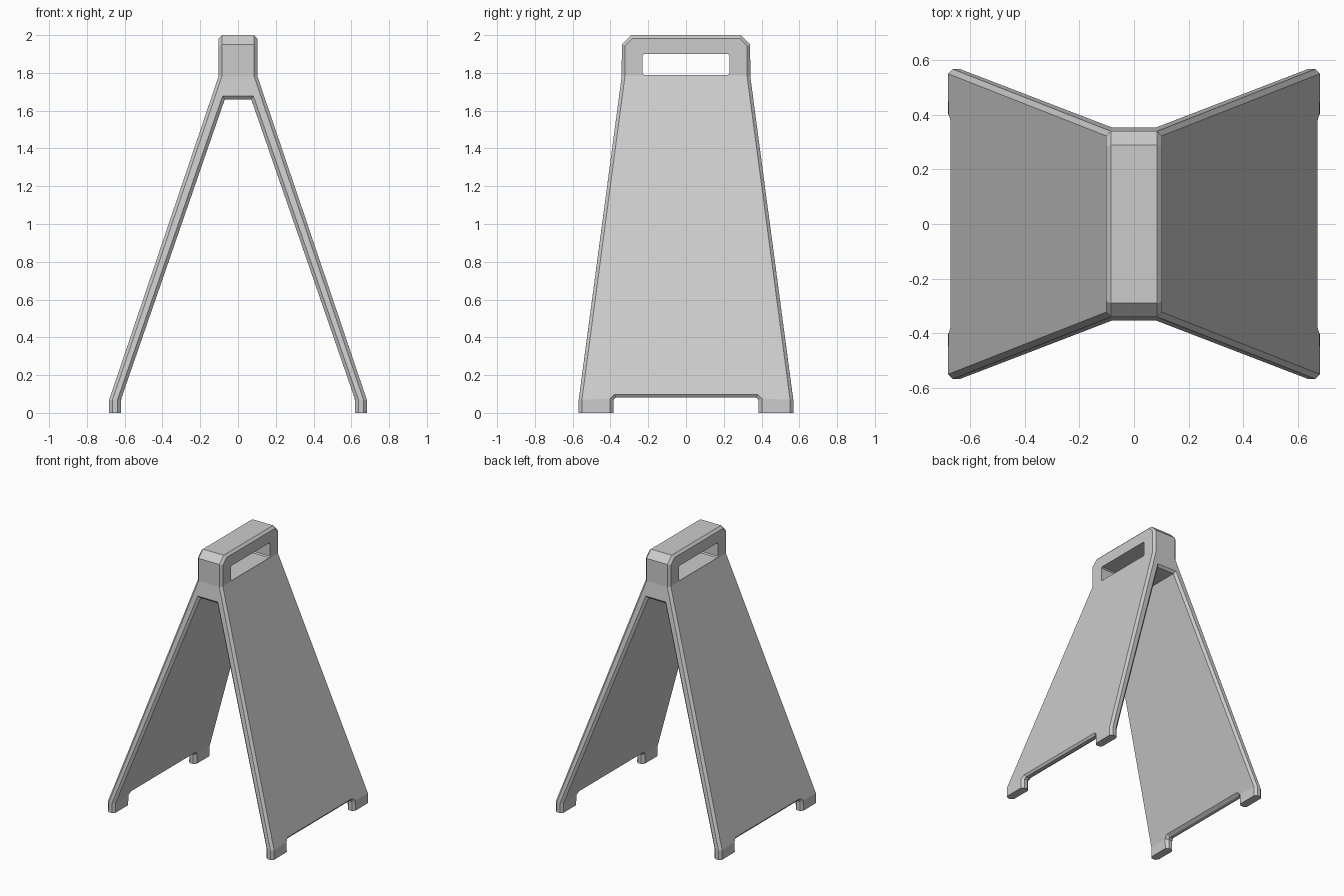
import bpy, bmesh

if "Cube" in bpy.data.objects:
    bpy.data.objects.remove(bpy.data.objects["Cube"])


def prism(name, profile, axis, half):
    """Extrude a closed (a, z) profile symmetrically along 'x' or 'y'."""
    def put(a, z, d):
        return (d, a, z) if axis == 'x' else (a, d, z)
    bm = bmesh.new()
    face = bm.faces.new([bm.verts.new(put(a, z, -half)) for a, z in profile])
    ext = bmesh.ops.extrude_face_region(bm, geom=[face])
    moved = [v for v in ext['geom'] if isinstance(v, bmesh.types.BMVert)]
    bmesh.ops.translate(bm, verts=moved, vec=put(0, 0, 2 * half))
    bmesh.ops.recalc_face_normals(bm, faces=bm.faces)
    me = bpy.data.meshes.new(name)
    bm.to_mesh(me)
    bm.free()
    ob = bpy.data.objects.new(name, me)
    bpy.context.collection.objects.link(ob)
    return ob


def mirrored(half):
    """Complete a right-hand half profile with its mirror image."""
    return half + [(-a, z) for a, z in reversed(half)]


def boolean(ob, tool, operation):
    mod = ob.modifiers.new(operation.title(), 'BOOLEAN')
    mod.operation, mod.solver, mod.object = operation, 'EXACT', tool
    bpy.context.view_layer.objects.active = ob
    bpy.ops.object.modifier_apply(modifier=mod.name)
    bpy.data.objects.remove(tool, do_unlink=True)


# A-frame front silhouette: two splayed panels joined under an upright collar
frame = mirrored([(0.07, 1.66), (0.62, 0.07), (0.62, -0.1), (0.682, -0.1),
                  (0.682, 0.07), (0.102, 1.785), (0.102, 2.1)])
sign = prism("folding_sign_board", frame, 'y', 0.8)

# Side silhouette: tapered board with clipped top corners and a notch between the feet
side = mirrored([(0.372, 0.082), (0.385, 0.07), (0.385, 0.0), (0.568, 0.0),
                 (0.568, 0.07), (0.34, 1.785), (0.34, 1.95), (0.29, 2.0)])
boolean(sign, prism("side_cutter", side, 'x', 1.0), 'INTERSECT')


# Chamfer every edge between the panel faces and the outline
def is_wall(f):
    return abs(f.normal.x) > 0.5 or (f.normal.z < -0.9 and f.calc_center_median().z > 1)


def is_rim(f):
    return not is_wall(f) and f.calc_center_median().z > 0.001


bm = bmesh.new()
bm.from_mesh(sign.data)
bmesh.ops.remove_doubles(bm, verts=bm.verts, dist=0.0005)
bmesh.ops.dissolve_limit(bm, angle_limit=0.01, verts=bm.verts, edges=bm.edges)
bm.normal_update()
edges = []
for e in bm.edges:
    if len(e.link_faces) == 2:
        a, b = e.link_faces
        if (is_wall(a) and is_rim(b)) or (is_wall(b) and is_rim(a)):
            edges.append(e)
bmesh.ops.bevel(bm, geom=edges, offset=0.017, segments=1, profile=0.5,
                affect='EDGES', clamp_overlap=False)
bm.to_mesh(sign.data)
bm.free()

# Carrying handle slot with small clipped corners
slot = mirrored([(0.222, 1.79), (0.23, 1.798), (0.23, 1.892), (0.222, 1.90)])
boolean(sign, prism("handle_slot_cutter", slot, 'x', 0.5), 'DIFFERENCE')
